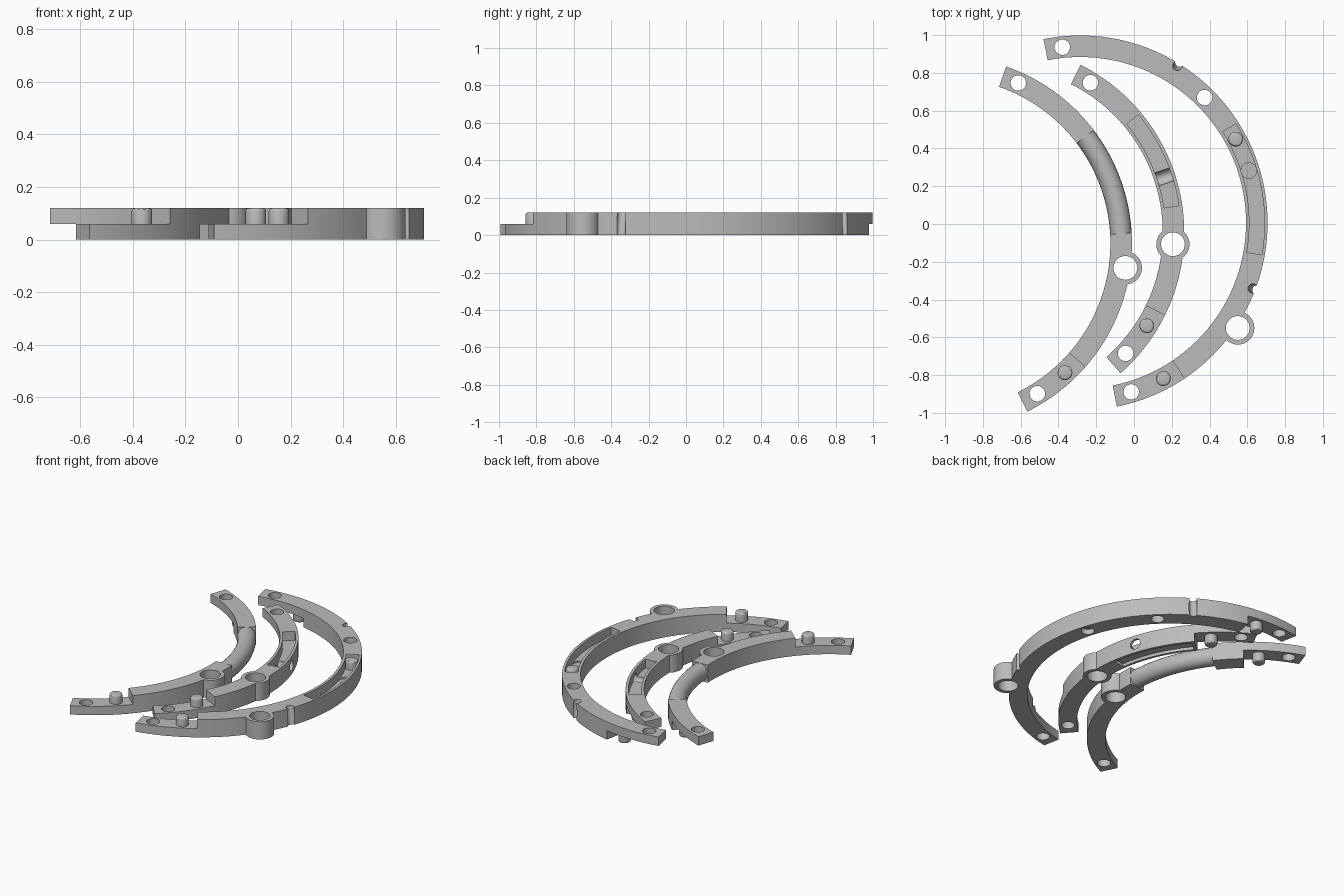
import bpy, bmesh
from math import radians, cos, sin
from mathutils import Matrix, Vector

if "Cube" in bpy.data.objects:
    bpy.data.objects.remove(bpy.data.objects["Cube"])

R_IN, R_OUT, R_MID = 0.878, 0.992, 0.935
H, HALF = 0.12, 0.06
LAP, HOLE_AT, PIN_AT = 22.5, 5.5, 16.8

grey = bpy.data.materials.new("plain grey")
grey.use_nodes = True
grey.diffuse_color = (0.5, 0.5, 0.5, 1)
grey.node_tree.nodes["Principled BSDF"].inputs["Base Color"].default_value = (0.5, 0.5, 0.5, 1)


def finish(bm, name):
    bmesh.ops.recalc_face_normals(bm, faces=bm.faces)
    mesh = bpy.data.meshes.new(name)
    bm.to_mesh(mesh)
    bm.free()
    mesh.materials.append(grey)
    obj = bpy.data.objects.new(name, mesh)
    bpy.context.collection.objects.link(obj)
    return obj


def polar(c, r, a, z=0.0):
    return Vector((c[0] + r * cos(radians(a)), c[1] + r * sin(radians(a)), z))


def sweep(name, c, section, a0, a1):
    """Sweep a closed (radius, height) section around a centre."""
    bm = bmesh.new()
    steps = max(2, round(abs(a1 - a0) / 2))
    rings = [[bm.verts.new(polar(c, r, a0 + (a1 - a0) * i / steps, z)) for r, z in section]
             for i in range(steps + 1)]
    n = len(section)
    for p, q in zip(rings, rings[1:]):
        for k in range(n):
            bm.faces.new((p[k], p[(k + 1) % n], q[(k + 1) % n], q[k]))
    bm.faces.new(rings[0])
    bm.faces.new(rings[-1])
    return finish(bm, name)


def sector(name, c, r0, r1, a0, a1, z0, z1):
    return sweep(name, c, [(r0, z0), (r1, z0), (r1, z1), (r0, z1)], a0, a1)


def rod(name, start, end, r, bevel=0.0):
    """Cylinder between two points, with an optionally rounded far rim."""
    bm = bmesh.new()
    axis = end - start
    turn = Vector((0, 0, 1)).rotation_difference(axis).to_matrix().to_4x4()
    bmesh.ops.create_cone(bm, cap_ends=True, segments=32, radius1=r, radius2=r, depth=axis.length)
    if bevel:
        rim = [e for e in bm.edges if all(v.co.z > 0 for v in e.verts)]
        bmesh.ops.bevel(bm, geom=rim, offset=bevel, segments=3, affect='EDGES', profile=0.5)
    bm.transform(Matrix.Translation((start + end) / 2) @ turn)
    return finish(bm, name)


def upright(c, r, a, radius, z0, z1):
    return rod("cutter", polar(c, r, a, z0), polar(c, r, a, z1), radius)


def combine(obj, other, op):
    other.hide_render = True
    mod = obj.modifiers.new("combine", 'BOOLEAN')
    mod.operation, mod.solver, mod.object = op, 'EXACT', other
    bpy.context.view_layer.objects.active = obj
    bpy.ops.object.modifier_apply(modifier=mod.name)
    bpy.data.objects.remove(other)


def smooth(obj):
    bpy.ops.object.select_all(action='DESELECT')
    obj.select_set(True)
    bpy.context.view_layer.objects.active = obj
    bpy.ops.object.shade_smooth_by_angle(angle=radians(30))


def arc(name, c, front, back, boss_r, boss_a, extra=()):
    """Curved bar with half-lap ends, a round boss and locating pins."""
    bar = sector(name, c, R_IN, R_OUT, front, back, 0, H)
    # half-lap ends
    combine(bar, sector("cutter", c, 0.8, 1.1, front - 3, front + LAP, HALF, 0.2), 'DIFFERENCE')
    combine(bar, sector("cutter", c, 0.8, 1.1, back - LAP, back + 3, -0.1, HALF), 'DIFFERENCE')
    # part-specific shapes
    for op, shape in extra:
        combine(bar, shape, op)
    # boss and through holes
    combine(bar, upright(c, boss_r, boss_a, 0.088, 0, H), 'UNION')
    combine(bar, upright(c, boss_r, boss_a, 0.063, -0.1, 0.2), 'DIFFERENCE')
    for a in (front + HOLE_AT, back - HOLE_AT):
        combine(bar, upright(c, R_MID, a, 0.041, -0.1, 0.2), 'DIFFERENCE')
    smooth(bar)
    # locating pins: up at the front lap, down at the back lap
    for label, a, tip in (("front", front + PIN_AT, H), ("back", back - PIN_AT, 0)):
        smooth(rod(f"{name}_{label}_pin", polar(c, R_MID, a, HALF), polar(c, R_MID, a, tip), 0.039, 0.012))
    return bar


# inner arc with a round grip
c1 = (-1.003, -0.103)
tube_section = [(R_MID + 0.057 * cos(radians(t)), HALF + 0.059 * sin(radians(t))) for t in range(0, 360, 15)]
arc("inner_arc", c1, -63.8, 70.8, 0.966, -7.7, [
    ('DIFFERENCE', sector("cutter", c1, 0.8, 1.1, 3.2, 37.2, -0.1, 0.2)),
    ('UNION', sweep("grip", c1, tube_section, 2.7, 37.7)),
])

# middle arc with a slot above, a groove below and a side bore
c2 = (-0.726, -0.045)
arc("middle_arc", c2, -48.7, 63.5, 0.934, -3.8, [
    ('DIFFERENCE', sector("cutter", c2, 0.895, 0.974, 8.4, 39.8, HALF, 0.2)),
    ('DIFFERENCE', sector("cutter", c2, 0.895, 0.974, 8.4, 39.8, -0.1, 0.02)),
    ('DIFFERENCE', rod("cutter", polar(c2, 0.895, 18.4, HALF), polar(c2, 1.1, 18.4, HALF), 0.036)),
])

# outer arc with a long slot, an extra hole and two edge notches
c3 = (-0.285, 0.006)
notches = [('DIFFERENCE', rod("cutter", polar(c3, 1.012, a, -0.05), polar(c3, 0.968, a, 0.17), 0.025))
           for a in (58.2, -20.8)]
arc("outer_arc", c3, -78.7, 101.3, 1.003, -33.7, notches + [
    ('DIFFERENCE', sector("cutter", c3, 0.896, 0.976, -10, 32.5, HALF, 0.2)),
    ('DIFFERENCE', upright(c3, R_MID, 17.2, 0.041, 0.05, 0.2)),
    ('DIFFERENCE', upright(c3, R_MID, 17.2, 0.041, -0.1, 0.035)),
    ('DIFFERENCE', upright(c3, R_MID, 45.2, 0.041, -0.1, 0.2)),
])
smooth(rod("slot_pin", polar(c3, R_MID, 28.3, HALF), polar(c3, R_MID, 28.3, H), 0.039, 0.012))
